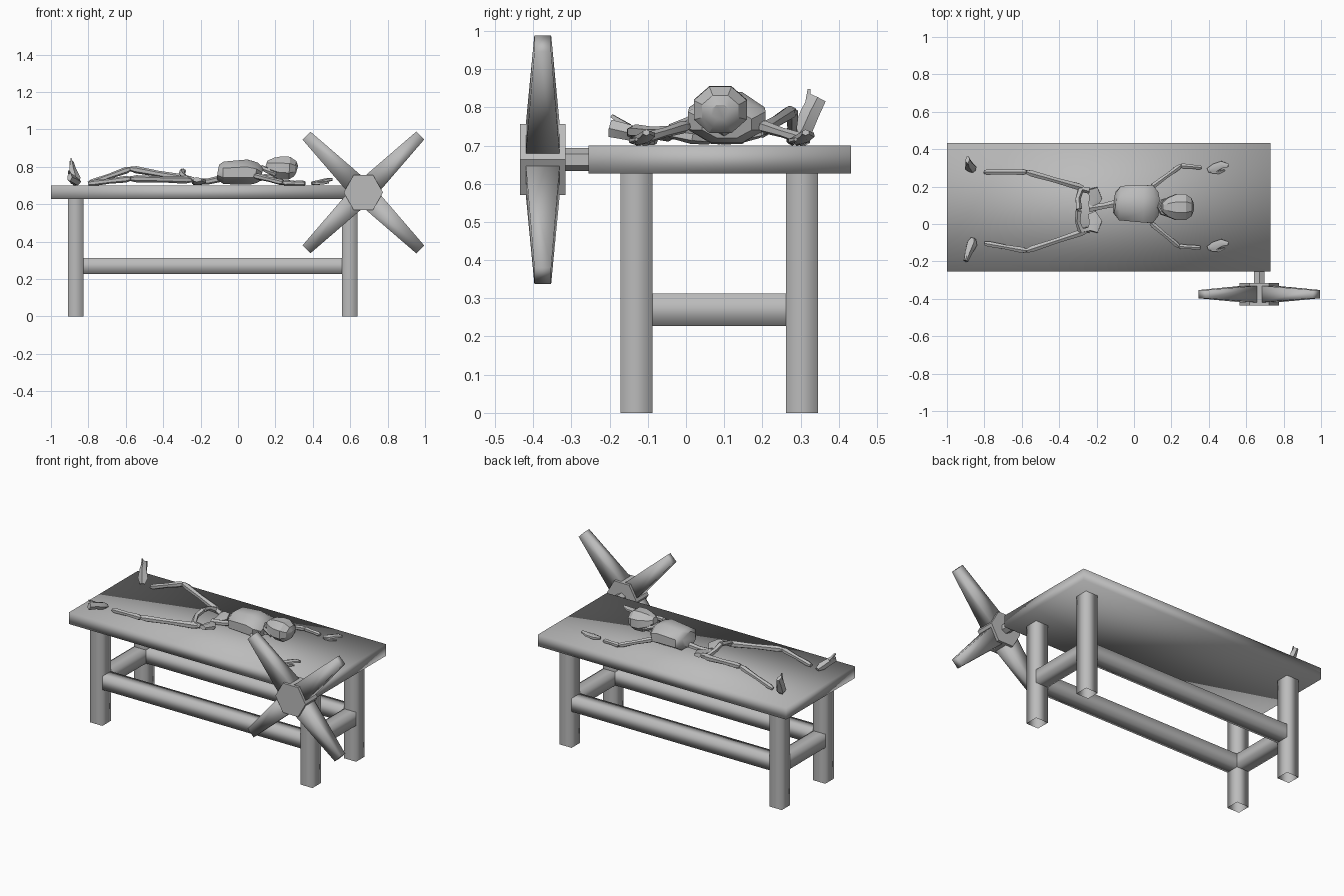
import bpy, bmesh, math
from mathutils import Vector

if "Cube" in bpy.data.objects:
    bpy.data.objects.remove(bpy.data.objects["Cube"])

grey = bpy.data.materials.new("stone grey")
grey.diffuse_color = (0.5, 0.5, 0.5, 1)
grey.use_nodes = True
grey.node_tree.nodes["Principled BSDF"].inputs["Base Color"].default_value = grey.diffuse_color


def finish(name, bm, angle=None):
    bmesh.ops.recalc_face_normals(bm, faces=bm.faces)
    me = bpy.data.meshes.new(name)
    bm.to_mesh(me)
    bm.free()
    me.materials.append(grey)
    for p in me.polygons:
        p.use_smooth = True
    ob = bpy.data.objects.new(name, me)
    bpy.context.collection.objects.link(ob)
    if angle is not None:
        me.set_sharp_from_angle(angle=math.radians(angle))
    return ob


def box(name, x0, x1, y0, y1, z0, z1, drop=()):
    """Soft-shaded box; drop lists face directions left open."""
    bm = bmesh.new()
    bmesh.ops.create_cube(bm, size=1)
    for v in bm.verts:
        v.co = ((x0 + x1) / 2 + v.co.x * (x1 - x0),
                (y0 + y1) / 2 + v.co.y * (y1 - y0),
                (z0 + z1) / 2 + v.co.z * (z1 - z0))
    bm.normal_update()
    gone = [f for f in bm.faces if any(f.normal.dot(Vector(d)) > 0.9 for d in drop)]
    bmesh.ops.delete(bm, geom=gone, context='FACES')
    return finish(name, bm)


def loft(name, stations, n=6, hint=(0, 0, 1), square=False, angle=45):
    """Skin rings (point, half width, half height) along a path."""
    bm = bmesh.new()
    pts = [Vector(s[0]) for s in stations]
    rings = []
    for i, (_, w, h) in enumerate(stations):
        t = (pts[min(i + 1, len(pts) - 1)] - pts[max(i - 1, 0)]).normalized()
        side = t.cross(Vector(hint)).normalized()
        up = side.cross(t)
        k = math.sqrt(2) if square else 1
        off = math.pi / n
        rings.append([bm.verts.new(pts[i]
                      + side * (w * k * math.cos(off + j * math.tau / n))
                      + up * (h * k * math.sin(off + j * math.tau / n))) for j in range(n)])
    for a, b in zip(rings, rings[1:]):
        for j in range(n):
            bm.faces.new((a[j], a[(j + 1) % n], b[(j + 1) % n], b[j]))
    bm.faces.new(rings[0])
    bm.faces.new(rings[-1])
    return finish(name, bm, angle)


def bone(name, a, b, r=0.015, n=6):
    """Long bone with thicker ends and a slim shaft."""
    a, b = Vector(a), Vector(b)
    loft(name, [(a, r * .8, r * .8), (a.lerp(b, .1), r * 1.3, r * 1.3),
                (a.lerp(b, .5), r, r), (a.lerp(b, .9), r * 1.2, r * 1.2),
                (b, r * .8, r * .8)], n)


# Table: top, four legs, four rails
box("table_top", -1, 0.73, -0.255, 0.432, 0.627, 0.70)
for side, x in (("left", -0.91), ("right", 0.555)):
    for end, y in (("front", -0.172), ("back", 0.262)):
        box(f"{end}_{side}_leg", x, x + 0.085, y, y + 0.084, 0, 0.627,
            drop=((0, 0, 1), (0, 0, -1)))
    box(f"{side}_rail", x, x + 0.085, -0.088, 0.262, 0.228, 0.312,
        drop=((0, 1, 0), (0, -1, 0)))
for end, y in (("front", -0.172), ("back", 0.262)):
    box(f"{end}_rail", -0.825, 0.555, y, y + 0.084, 0.228, 0.312,
        drop=((1, 0, 0), (-1, 0, 0)))

# Crank wheel: axle, hexagonal hub, four tapered spokes
WX, WY, WZ = 0.67, -0.375, 0.663
loft("axle", [((WX, -0.32, WZ), .033, .03), ((WX, -0.25, WZ), .033, .03)], 6)
bm = bmesh.new()
rings = [[bm.verts.new((WX + .105 * math.cos(j * math.pi / 3), y,
                        WZ + .107 * math.sin(j * math.pi / 3))) for j in range(6)]
         for y in (-0.435, -0.315)]
for j in range(6):
    k = (j + 1) % 6
    bm.faces.new((rings[0][j], rings[0][k], rings[1][k], rings[1][j]))
for ring in rings:
    bm.faces.new(ring)
finish("hub", bm, 30)
for i in range(4):
    a = math.radians(45 + 90 * i)
    d = Vector((math.cos(a), 0, math.sin(a)))
    c = Vector((WX, WY, WZ))
    loft(f"spoke_{i + 1}", [(c + d * .05, .058, .046), (c + d * .43, .03, .022)],
         4, (0, 1, 0), True, 180)

# Trunk: ribcage, spine, neck
CY = 0.107
loft("ribcage", [((-.103, CY + .008, .772), .06, .045), ((-.075, CY + .005, .768), .1, .065),
                 ((.05, CY, .772), .107, .073), ((.095, CY, .765), .11, .063),
                 ((.125, CY, .755), .07, .04)], 8, angle=40)
loft("spine", [((-.24, .085, .718), .024, .016), ((-.16, .097, .722), .018, .016),
               ((-.08, .115, .74), .022, .018)], 6)
loft("neck", [((.11, .1, .74), .016, .016), ((.22, .09, .755), .02, .018)], 6)

# Skull and jaw
loft("skull", [((.15, .09, .812), .025, .022), ((.18, .09, .803), .055, .05),
               ((.225, .09, .795), .075, .066), ((.275, .09, .793), .075, .066),
               ((.305, .09, .79), .052, .045), ((.316, .09, .787), .025, .022)], 8, angle=30)
loft("jaw", [((.205, .04, .765), .009, .016), ((.145, .058, .785), .009, .014),
             ((.13, .09, .797), .01, .014), ((.145, .122, .785), .009, .014),
             ((.205, .14, .765), .009, .016)], 5)

# Pelvis: tilted wings joined by a bony ring
for s, side in ((1, "back"), (-1, "front")):
    y = 0.075
    loft(f"{side}_hip_wing", [((-.225, y + s * .015, .716), .026, .014),
                              ((-.205, y + s * .06, .722), .04, .018),
                              ((-.22, y + s * .115, .732), .03, .013)], 6)
    loft(f"{side}_hip_ring", [((-.24, y + s * .105, .73), .018, .016),
                              ((-.285, y + s * .11, .74), .02, .018),
                              ((-.3, y + s * .06, .765), .015, .014),
                              ((-.295, y + s * .004, .778), .018, .014)], 5)

# Limbs: hip, knee, ankle and shoulder, elbow, wrist
limbs = {
    "back": ((-.27, .192, .735), (-.575, .278, .79), (-.80, .278, .71),
             (.09, .195, .752), (.25, .312, .715), (.36, .302, .712)),
    "front": ((-.25, -.035, .73), (-.575, -.143, .737), (-.80, -.103, .711),
              (.09, .005, .752), (.24, -.12, .715), (.355, -.127, .712)),
}
for side, (hip, knee, ankle, shoulder, elbow, wrist) in limbs.items():
    bone(f"{side}_thigh_bone", hip, knee, .016)
    bone(f"{side}_shin_bone", knee, ankle, .014)
    bone(f"{side}_upper_arm_bone", shoulder, elbow, .013)
    bone(f"{side}_forearm_bone", elbow, wrist, .012)

# Hands: palm with curled fingers and a thumb
for side, y, s in (("back", .305, 1), ("front", -.112, 1)):
    loft(f"{side}_hand", [((.395, y - .018, .712), .013, .010), ((.43, y - .005, .716), .026, .013),
                          ((.47, y + .012, .728), .022, .011), ((.505, y + .008, .734), .010, .008)], 6)
    loft(f"{side}_thumb", [((.41, y - .025, .71), .010, .008),
                           ((.455, y - .03, .713), .009, .008),
                           ((.485, y - .018, .716), .005, .005)], 5)

# Feet: heel to splayed toes
loft("back_foot", [((-.865, .285, .708), .018, .014), ((-.875, .305, .735), .034, .026),
                   ((-.885, .325, .785), .02, .026), ((-.89, .345, .825), .012, .024)],
     5, (0, 1, 0), angle=30)
loft("back_toes", [((-.89, .318, .79), .008, .014), ((-.892, .322, .848), .004, .005)], 4, (0, 1, 0))
loft("front_foot", [((-.86, -.078, .712), .016, .012), ((-.868, -.105, .722), .03, .022),
                    ((-.885, -.15, .735), .022, .022), ((-.9, -.198, .745), .014, .024)],
     5, angle=30)
loft("front_toes", [((-.895, -.15, .748), .012, .012), ((-.905, -.195, .778), .006, .006)], 4)
